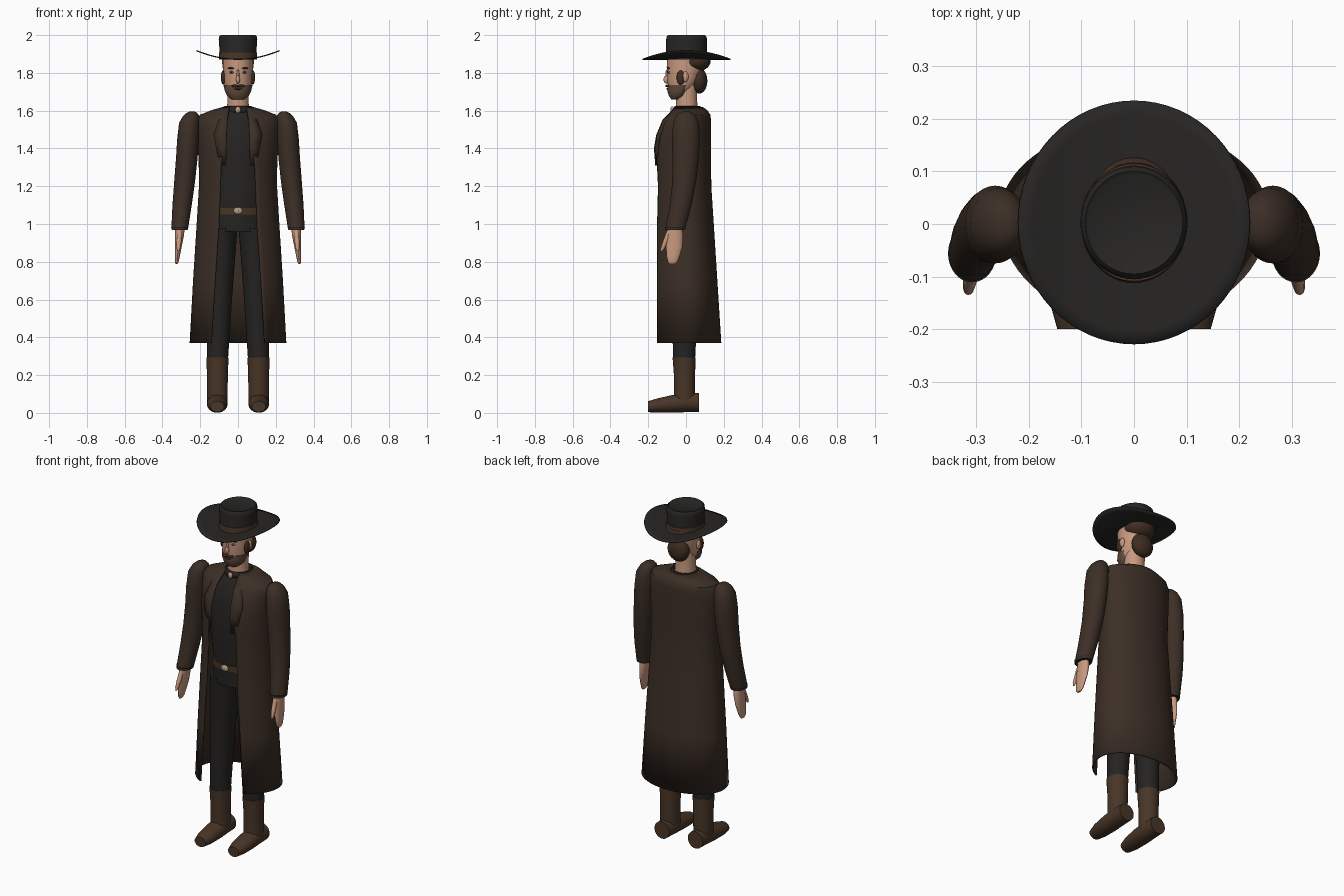
import bpy, bmesh, math
from mathutils import Matrix


def material(name, *rgb):
    m = bpy.data.materials.new(name)
    m.diffuse_color = (*rgb, 1)
    return m


COAT = material("coat_brown", 0.045, 0.028, 0.019)
DARK = material("dark_cloth", 0.018, 0.017, 0.016)
HAT = material("hat_felt", 0.02, 0.019, 0.018)
SKIN = material("skin", 0.58, 0.32, 0.21)
HAIR = material("hair_brown", 0.05, 0.026, 0.016)
BEARD = material("beard", 0.13, 0.075, 0.05)
LEATHER = material("leather", 0.065, 0.036, 0.02)
BRASS = material("brass", 0.4, 0.33, 0.2)
EYE = material("eye_grey", 0.25, 0.28, 0.3)


def finish(name, bm, mat, thick=0, angle=40):
    bmesh.ops.recalc_face_normals(bm, faces=bm.faces)
    me = bpy.data.meshes.new(name)
    bm.to_mesh(me)
    bm.free()
    me.materials.append(mat)
    ob = bpy.data.objects.new(name, me)
    bpy.context.collection.objects.link(ob)
    bpy.ops.object.select_all(action='DESELECT')
    ob.select_set(True)
    bpy.context.view_layer.objects.active = ob
    bpy.ops.object.shade_smooth_by_angle(angle=math.radians(angle))
    if thick:
        mod = ob.modifiers.new("thickness", 'SOLIDIFY')
        mod.thickness = thick
        mod.offset = 0
    return ob


def loft(name, secs, mat, n=32, caps=True, thick=0, bend=None):
    """Stack of ellipses: (z, cx, cy, rx, ry_front, ry_back, half-width of front opening)."""
    bm = bmesh.new()
    rings = []
    opened = len(secs[0]) > 6
    for s in secs:
        z, cx, cy, rx, rf = s[:5]
        rb = s[5] if len(s) > 5 else rf
        t0 = math.asin(s[6] / rx) if opened else 0
        ring = []
        for i in range(n + 1 if opened else n):
            t = t0 + (2 * math.pi - 2 * t0) * i / n
            c = math.cos(t)
            ring.append(bm.verts.new((cx + rx * math.sin(t), cy - (rf if c > 0 else rb) * c, z)))
        rings.append(ring)
    for a, b in zip(rings, rings[1:]):
        for i in range(n):
            j = (i + 1) % len(a)
            bm.faces.new((a[i], a[j], b[j], b[i]))
    if caps and not opened:
        bm.faces.new(rings[0])
        bm.faces.new(rings[-1])
    if bend:
        for v in bm.verts:
            v.co = bend(v.co)
    return finish(name, bm, mat, thick)


def ball(name, loc, size, mat, seg=20):
    bm = bmesh.new()
    bmesh.ops.create_uvsphere(bm, u_segments=seg, v_segments=seg // 2 + 2, radius=1,
                              matrix=Matrix.Translation(loc) @ Matrix.Diagonal((*size, 1)))
    return finish(name, bm, mat)


# Hat: saddle-shaped brim, crown and band
def curl(co):
    co.z += 0.95 * co.x ** 2
    return co


loft("hat_brim", [(1.872, 0, .003, r * .95, r) for r in (.03, .09, .13, .17, .205, .232)],
     HAT, 64, False, .006, curl)
loft("hat_crown", [(1.872, 0, .003, .1, .113), (1.91, 0, .003, .097, .108), (1.975, 0, .003, .102, .108),
                   (1.992, 0, .003, .1, .106), (2.0, 0, .003, .093, .098), (1.995, 0, .003, .086, .09)], HAT, 48)
loft("hat_band", [(1.875, 0, .003, .102, .115), (1.908, 0, .003, .1, .112)], LEATHER, 48)

# Head, neck, hair and beard
loft("head", [(1.665, 0, -.05, .03, .025), (1.68, 0, -.04, .053, .046), (1.72, 0, -.02, .07, .074, .06),
              (1.77, 0, 0, .078, .1, .075), (1.83, 0, 0, .081, .102, .09), (1.89, 0, 0, .081, .1, .1)], SKIN)
loft("neck", [(1.59, 0, .005, .06, .06), (1.65, 0, .003, .056, .056), (1.74, 0, .003, .057, .057)], SKIN)
loft("beard", [(1.66, 0, -.05, .034, .028), (1.678, 0, -.04, .057, .051), (1.705, 0, -.028, .07, .071, .04),
               (1.735, 0, -.015, .077, .084, .04)], BEARD)
ball("hair_cap", (0, .045, 1.86), (.086, .085, .055), HAIR, 28)
ball("back_hair", (0, .07, 1.758), (.066, .043, .068), HAIR, 28)
ball("nose", (0, -.103, 1.765), (.011, .016, .022), SKIN)
ball("nose_bridge", (0, -.1, 1.79), (.007, .009, .03), SKIN)
ball("mouth", (0, -.098, 1.715), (.022, .006, .005), LEATHER, 12)
for s, side in ((1, "left"), (-1, "right")):
    ball(side + "_moustache", (s * .016, -.101, 1.731), (.02, .009, .007), HAIR, 12)
    ball(side + "_eye", (s * .034, -.092, 1.803), (.013, .006, .007), EYE, 12)
    ball(side + "_pupil", (s * .034, -.097, 1.803), (.005, .003, .006), DARK, 12)
    ball(side + "_eyebrow", (s * .036, -.093, 1.825), (.019, .007, .005), HAIR, 12)
    ball(side + "_sideburn", (s * .079, -.028, 1.775), (.011, .022, .038), HAIR)
    ball(side + "_ear", (s * .081, -.003, 1.78), (.01, .016, .028), SKIN)

# Shirt, collar, belt and buckle
loft("shirt", [(.96, 0, 0, .145, .115), (1.1, 0, 0, .145, .116), (1.3, 0, 0, .165, .128),
               (1.45, 0, 0, .175, .125, .11), (1.55, 0, .005, .15, .1), (1.6, 0, .01, .08, .075)], DARK)
loft("shirt_collar", [(1.59, 0, .008, .078, .074), (1.622, 0, .008, .066, .064)], DARK, 32, False, .01)
ball("collar_clasp", (0, -.073, 1.605), (.015, .01, .018), SKIN, 12)
loft("belt", [(1.05, 0, 0, .15, .123), (1.09, 0, 0, .151, .124)], LEATHER)
ball("belt_buckle", (0, -.125, 1.07), (.024, .01, .019), BRASS)

# Long coat, open down the front
loft("coat", [(.37, 0, .015, .252, .2, .168, .14), (.7, 0, .012, .234, .19, .15, .12),
              (1.0, 0, .008, .215, .178, .135, .1), (1.2, 0, .005, .203, .168, .125, .092),
              (1.31, 0, .005, .204, .172, .124, .088), (1.4, 0, .005, .208, .172, .124, .075),
              (1.5, 0, .005, .212, .15, .124, .068), (1.55, 0, .005, .213, .122, .123, .065),
              (1.575, 0, .008, .2, .105, .118, .062), (1.6, 0, .01, .135, .085, .1, .055),
              (1.617, 0, .01, .075, .072, .075, .045)], COAT, 56, thick=.008)

for s, side in ((1, "left"), (-1, "right")):
    # Lapels: rows of (z, inner x, outer x, y)
    bm = bmesh.new()
    rows = [(1.612, .045, .062, -.06), (1.55, .056, .1, -.122), (1.47, .06, .128, -.155),
            (1.4, .062, .115, -.167), (1.31, .064, .092, -.16)]
    pts = [[bm.verts.new((s * x, y + e, z)) for x, e in ((a, 0), (b, .018))] for z, a, b, y in rows]
    for p, q in zip(pts, pts[1:]):
        bm.faces.new((p[0], p[1], q[1], q[0]))
    finish(side + "_lapel", bm, COAT, .006)

    # Sleeve, cuff, hand and thumb
    loft(side + "_sleeve", [(z, s * x, y, a, b) for z, x, y, a, b in (
        (1.596, .243, 0, .012, .016), (1.59, .244, 0, .026, .034), (1.572, .248, 0, .043, .053),
        (1.535, .257, 0, .055, .068), (1.45, .264, -.001, .058, .074), (1.35, .271, -.002, .057, .07),
        (1.22, .283, -.01, .055, .063), (1.1, .296, -.028, .051, .057), (.97, .309, -.058, .044, .053))], COAT)
    loft(side + "_cuff", [(.968, s * .309, -.058, .041, .049), (.985, s * .308, -.056, .046, .055)], DARK)
    loft(side + "_hand", [(z, s * x, y, a, b) for z, x, y, a, b in (
        (.99, .308, -.058, .027, .036), (.94, .31, -.058, .024, .043), (.88, .316, -.062, .018, .044),
        (.83, .321, -.068, .013, .035), (.8, .324, -.071, .01, .026), (.788, .325, -.072, .005, .015))], SKIN, 20)
    loft(side + "_thumb", [(.965, s * .309, -.085, .013, .016), (.91, s * .312, -.108, .013, .014),
                           (.87, s * .315, -.124, .01, .011), (.855, s * .316, -.13, .004, .005)], SKIN, 12)

    # Trouser leg, boot shaft and tapered foot
    loft(side + "_trouser_leg", [(.28, s * .109, -.01, .056, .058), (.6, s * .098, -.006, .066, .07),
                                 (.9, s * .084, 0, .075, .095), (.98, s * .08, 0, .077, .105)], DARK)
    loft(side + "_boot_shaft", [(.05, s * .109, -.008, .054, .055), (.2, s * .109, -.008, .055, .056),
                                (.292, s * .109, -.01, .059, .061)], LEATHER)
    foot = loft(side + "_boot_foot", [(-.07, s * .11, .054, .049, .05), (.0, s * .11, .054, .054, .05),
                                      (.07, s * .11, .048, .055, .047), (.15, s * .11, .039, .05, .038),
                                      (.2, s * .11, .033, .036, .029)], LEATHER)
    foot.rotation_euler.x = math.radians(90)
